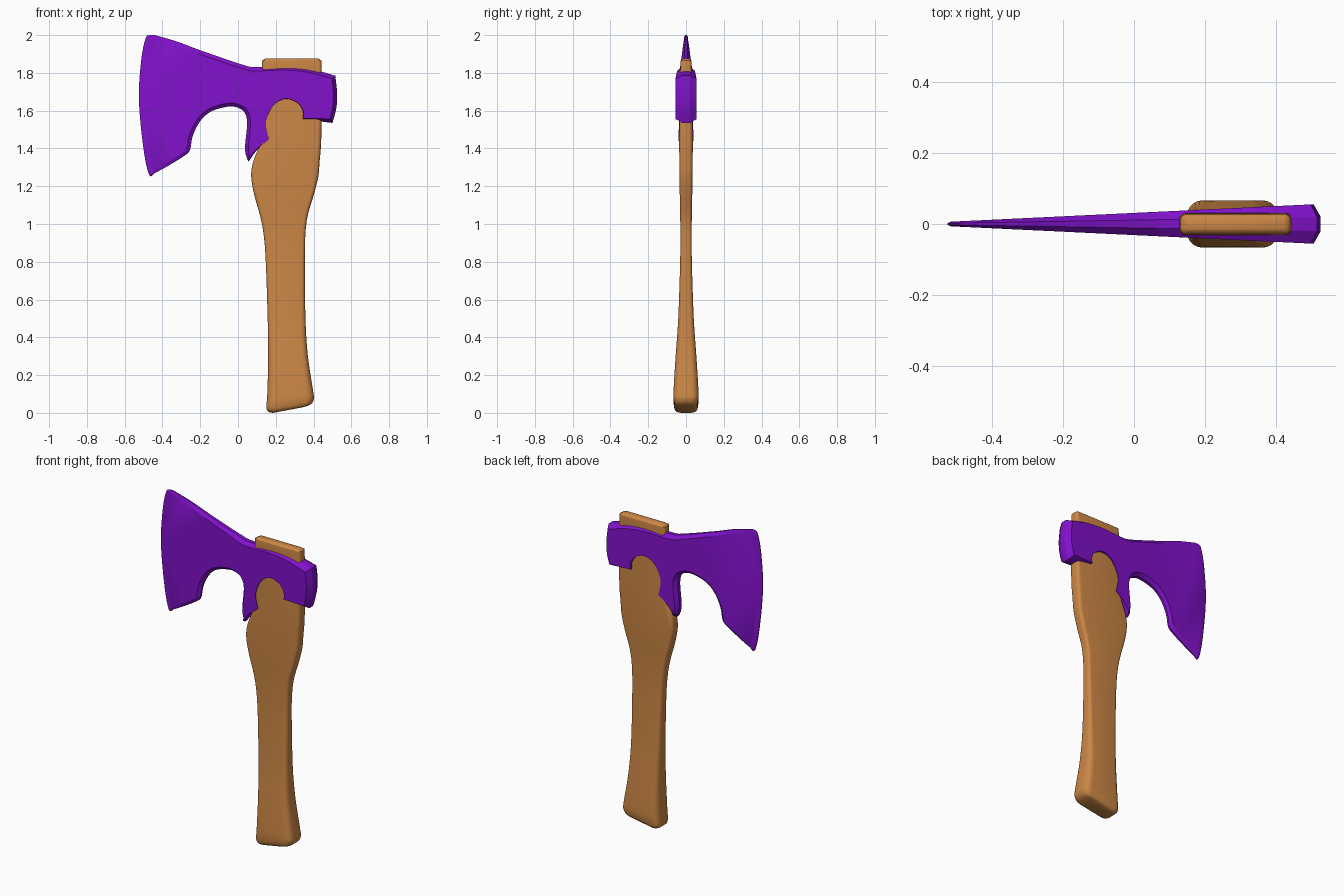
import bpy, bmesh, math
from mathutils import Vector

if "Cube" in bpy.data.objects:
    bpy.data.objects.remove(bpy.data.objects["Cube"])


def spline(pts, steps):
    """Catmull-Rom curve through points of any dimension."""
    if len(pts) < 3:
        return [tuple(p) for p in pts]
    p = [pts[0]] + list(pts) + [pts[-1]]
    out = []
    for i in range(1, len(p) - 2):
        for s in range(steps):
            t = s / steps
            out.append(tuple(0.5 * (2 * b + (c - a) * t + (2 * a - 5 * b + 4 * c - d) * t * t
                                    + (3 * b - a - 3 * c + d) * t ** 3)
                             for a, b, c, d in zip(*p[i - 1:i + 3])))
    return out + [tuple(pts[-1])]


def loft(name, rings, color, angle):
    """Skin closed rings of equal length and cap both ends."""
    bm = bmesh.new()
    rows = [[bm.verts.new(v) for v in r] for r in rings]
    n = len(rows[0])
    for a, b in zip(rows, rows[1:]):
        for i in range(n):
            j = (i + 1) % n
            bm.faces.new((a[i], a[j], b[j], b[i]))
    bm.faces.new(rows[0][::-1])
    bm.faces.new(rows[-1])
    bmesh.ops.recalc_face_normals(bm, faces=bm.faces)
    mesh = bpy.data.meshes.new(name)
    bm.to_mesh(mesh)
    bm.free()
    ob = bpy.data.objects.new(name, mesh)
    bpy.context.collection.objects.link(ob)
    mat = bpy.data.materials.new(name + "_material")
    mat.diffuse_color = color
    mat.use_nodes = True
    mat.node_tree.nodes["Principled BSDF"].inputs["Base Color"].default_value = mat.diffuse_color
    mesh.materials.append(mat)
    bpy.context.view_layer.objects.active = ob
    ob.select_set(True)
    bpy.ops.object.shade_smooth_by_angle(angle=math.radians(angle))
    ob.select_set(False)
    return ob


# Axe head: outline runs clockwise in (x, z); each section has its chamfer width
sections = [
    # top edge
    (0.02, [(-.44, 2.0), (-.32, 1.965), (-.20, 1.92), (.01, 1.848), (.09, 1.83),
            (.25, 1.835), (.38, 1.822), (.515, 1.785)]),
    # butt
    (0.02, [(.515, 1.785), (.525, 1.69), (.52, 1.61), (.50, 1.535)]),
    (0.02, [(.50, 1.535), (.34, 1.555)]),
    # handle notch
    (0.004, [(.34, 1.555), (.342, 1.595), (.315, 1.638), (.255, 1.66), (.195, 1.632),
             (.157, 1.565), (.152, 1.51), (.168, 1.445)]),
    (0.006, [(.168, 1.445), (.10, 1.39), (.055, 1.33)]),
    # beard curve under the blade
    (0.018, [(.055, 1.33), (.037, 1.395), (.048, 1.53), (.035, 1.59), (0, 1.615),
             (-.05, 1.622), (-.14, 1.597), (-.20, 1.545), (-.24, 1.465), (-.255, 1.39),
             (-.29, 1.357), (-.38, 1.302), (-.44, 1.27)]),
    # cutting edge
    (0.01, [(-.44, 1.27), (-.47, 1.26), (-.50, 1.395), (-.525, 1.66), (-.512, 1.87),
            (-.49, 1.98), (-.47, 2.0), (-.44, 2.0)]),
]
outline, chamfer = [], []
for width, pts in sections:
    curve = spline(pts, 4)[:-1]
    outline += [Vector(p) for p in curve]
    chamfer += [width] * len(curve)

inner = []
n = len(outline)
for i in range(n):
    d1 = (outline[i] - outline[i - 1]).normalized()
    d2 = (outline[(i + 1) % n] - outline[i]).normalized()
    n1, n2 = Vector((d1.y, -d1.x)), Vector((d2.y, -d2.x))
    m = (n1 + n2).normalized()
    inner.append(outline[i] + m * chamfer[i] / max(m.dot(n1), 0.65))


def half_thickness(x):
    return 0.006 + max(x + 0.525, 0) * 0.048


def head_ring(points, factor):
    return [(p.x, factor * half_thickness(p.x), p.y) for p in points]


loft("axe_head", [head_ring(inner, -1), head_ring(outline, -.35),
                  head_ring(outline, .35), head_ring(inner, 1)], (0.22, 0.006, 0.6, 1), 25)


# Handle: rounded rectangular sections (z left, z right, x left, x right, half depth)
def handle_ring(zl, zr, xl, xr, h):
    r = h * 0.6
    out = []
    for k, (cx, cy) in enumerate([(xr - r, h - r), (xl + r, h - r),
                                  (xl + r, r - h), (xr - r, r - h)]):
        for s in range(6):
            a = (k + s / 5) * math.pi / 2
            x = cx + r * math.cos(a)
            out.append((x, cy + r * math.sin(a), zl + (zr - zl) * (x - xl) / (xr - xl)))
    return out


stations = [
    (0, .03, .185, .345, .042), (.006, .045, .162, .385, .056), (.03, .075, .15, .402, .064),
    (.1, .12, .155, .397, .066), (.3, .3, .16, .37, .055), (.5, .5, .157, .357, .041),
    (.8, .8, .147, .354, .031), (.95, .95, .135, .357, .03), (1.05, 1.05, .115, .37, .031),
    (1.15, 1.15, .087, .40, .033), (1.25, 1.25, .07, .425, .034), (1.33, 1.33, .08, .432, .035),
    (1.43, 1.43, .115, .44, .036), (1.6, 1.6, .127, .443, .034), (1.84, 1.84, .127, .443, .03),
    (1.865, 1.865, .131, .439, .027), (1.876, 1.876, .145, .425, .017),
]
loft("handle", [handle_ring(*s) for s in spline(stations, 4)], (0.6, 0.24, 0.06, 1), 40)
